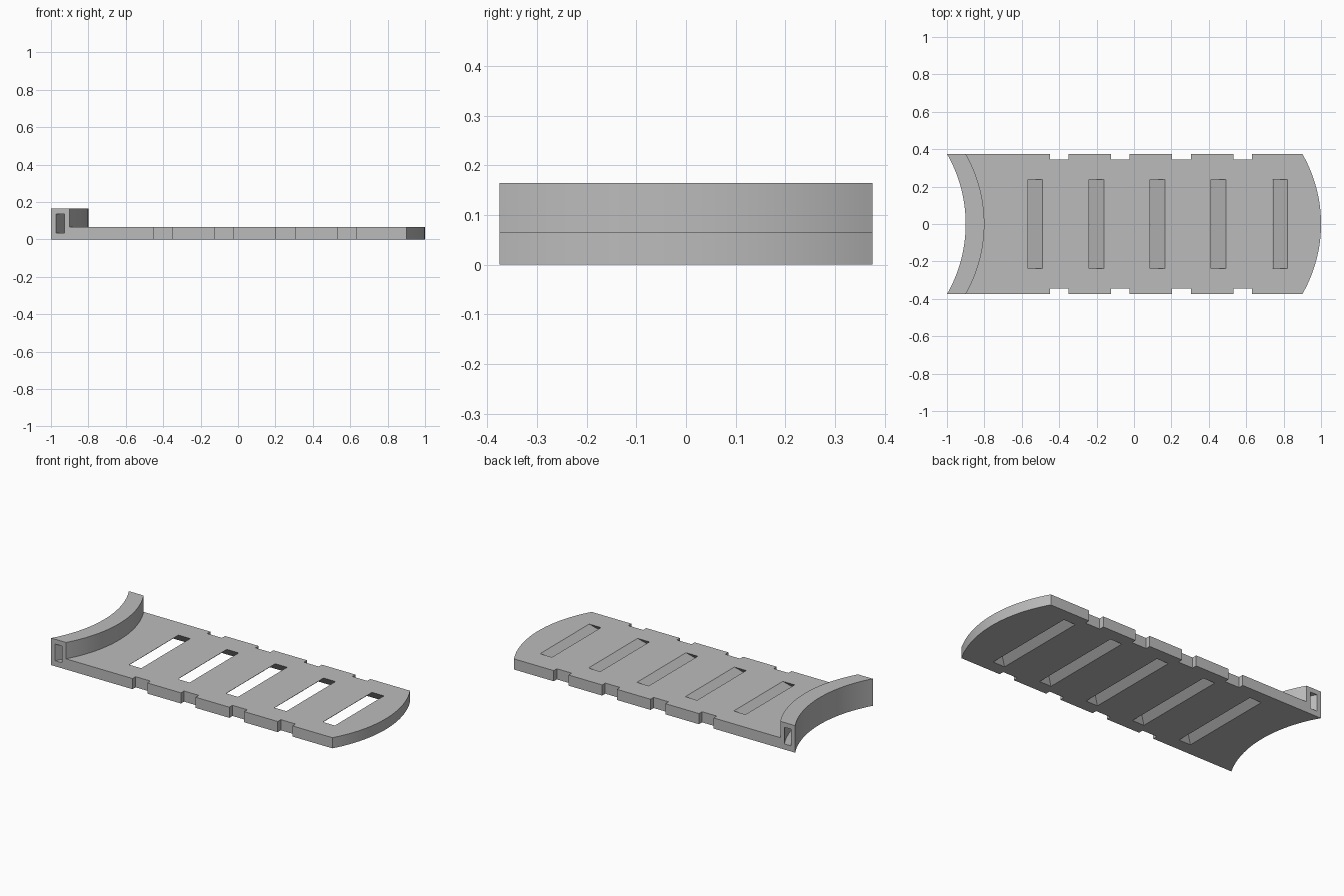
import bpy
import bmesh
import math

HALF = 0.375           # half width of the plate
BULGE = 0.1            # depth of the curved ends
THICK = 0.065          # plate thickness
HEIGHT = 0.165         # height of the raised end
PITCH = 0.327
STEPS = 40

if "Cube" in bpy.data.objects:
    bpy.data.objects.remove(bpy.data.objects["Cube"], do_unlink=True)

grey = bpy.data.materials.new("plain grey")
grey.use_nodes = True
colour = (0.5, 0.5, 0.5, 1)
grey.diffuse_color = colour
grey.node_tree.nodes["Principled BSDF"].inputs["Base Color"].default_value = colour


def arc(x, half=HALF):
    """Points along an end curve from -y to +y; x is its position at the plate's side."""
    radius = (HALF ** 2 + BULGE ** 2) / (2 * BULGE)
    limit = math.asin(half / radius)
    points = []
    for i in range(STEPS + 1):
        a = limit * (2 * i / STEPS - 1)
        points.append((x + BULGE - radius * (1 - math.cos(a)), radius * math.sin(a)))
    return points


def loft(name, bottom, top, z0, z1):
    """Solid between two outlines that have the same number of points."""
    bm = bmesh.new()
    low = [bm.verts.new((x, y, z0)) for x, y in bottom]
    high = [bm.verts.new((x, y, z1)) for x, y in top]
    bm.faces.new(low[::-1])
    bm.faces.new(high)
    for i in range(len(low)):
        j = (i + 1) % len(low)
        bm.faces.new((low[i], low[j], high[j], high[i]))
    bmesh.ops.recalc_face_normals(bm, faces=bm.faces)
    mesh = bpy.data.meshes.new(name)
    bm.to_mesh(mesh)
    bm.free()
    mesh.materials.append(grey)
    obj = bpy.data.objects.new(name, mesh)
    bpy.context.collection.objects.link(obj)
    return obj


def rectangle(x0, x1, half):
    return [(x0, -half), (x1, -half), (x1, half), (x0, half)]


def combine(target, other, operation):
    """Apply a boolean and discard the helper."""
    other.hide_render = True
    bpy.context.view_layer.objects.active = target
    mod = target.modifiers.new(operation.lower(), 'BOOLEAN')
    mod.operation = operation
    mod.solver = 'EXACT'
    mod.object = other
    bpy.ops.object.modifier_apply(modifier=mod.name)
    bpy.data.objects.remove(other, do_unlink=True)


# Plate outline: one notched side, the convex end, the mirrored side, the concave end
side = []
for i in range(4):
    x = -0.4 + i * PITCH
    for dx, y in ((-0.05, HALF), (-0.05, 0.345), (0.05, 0.345), (0.05, HALF)):
        side.append((x + dx, -y))
outline = side + arc(0.9) + [(x, -y) for x, y in reversed(side)] + arc(-1)[::-1]
plate = loft("slotted_plate", outline, outline, 0, THICK)

# Raised curved lip on the concave end
lip_shape = arc(-0.9) + arc(-1)[::-1]
combine(plate, loft("raised_lip", lip_shape, lip_shape, 0, HEIGHT), 'UNION')

# Curved channel through the lip, running out past both sides
channel = arc(-0.927, 0.4) + arc(-0.973, 0.4)[::-1]
combine(plate, loft("lip_channel", channel, channel, 0.034, 0.136), 'DIFFERENCE')

# Slanted slots that flare lengthwise towards the underside
SLANT, FLARE, OVER = 0.078, 0.06, 0.2
for i in range(5):
    x = -0.528 + i * PITCH
    low, high = x - SLANT * (1 + OVER), x + SLANT * OVER
    slot = loft("slot",
                rectangle(low - 0.04, low + 0.04, 0.237 + FLARE * (1 + OVER)),
                rectangle(high - 0.04, high + 0.04, 0.237 - FLARE * OVER),
                -THICK * OVER, THICK * (1 + OVER))
    combine(plate, slot, 'DIFFERENCE')

# Smooth curves with crisp corners
bpy.ops.object.select_all(action='DESELECT')
plate.select_set(True)
bpy.context.view_layer.objects.active = plate
bpy.ops.object.shade_smooth_by_angle(angle=math.radians(30))
